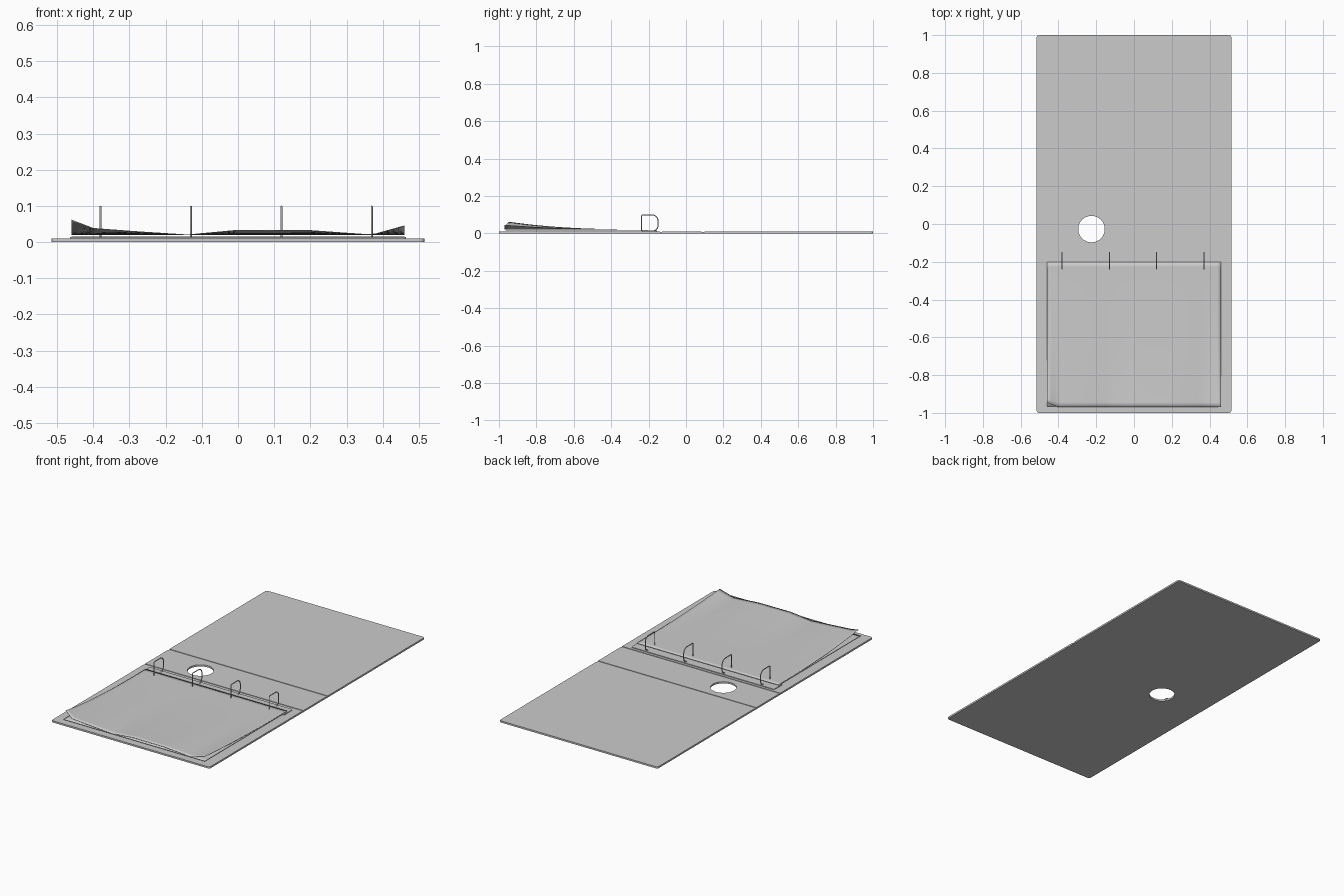
import bpy, bmesh, math
from mathutils import Vector

cube = bpy.data.objects.get("Cube")
if cube:
    bpy.data.objects.remove(cube, do_unlink=True)


def make_material(name, value):
    mat = bpy.data.materials.new(name)
    mat.use_nodes = True
    colour = (value, value, value, 1)
    mat.diffuse_color = colour
    mat.node_tree.nodes["Principled BSDF"].inputs["Base Color"].default_value = colour
    return mat


grey = make_material("binder_grey", 0.6)


def add_object(name, bm):
    bmesh.ops.recalc_face_normals(bm, faces=bm.faces)
    mesh = bpy.data.meshes.new(name)
    bm.to_mesh(mesh)
    bm.free()
    mesh.materials.append(grey)
    obj = bpy.data.objects.new(name, mesh)
    bpy.context.collection.objects.link(obj)
    return obj


def box(name, x0, x1, y0, y1, z0, z1, corner=0):
    """Box with optionally rounded vertical corners."""
    bm = bmesh.new()
    bmesh.ops.create_cube(bm, size=1)
    for v in bm.verts:
        v.co = Vector((x1 if v.co.x > 0 else x0,
                       y1 if v.co.y > 0 else y0,
                       z1 if v.co.z > 0 else z0))
    if corner:
        upright = [e for e in bm.edges
                   if abs(e.verts[0].co.z - e.verts[1].co.z) > 0.001]
        bmesh.ops.bevel(bm, geom=upright, offset=corner, segments=4,
                        profile=0.5, affect='EDGES')
    return add_object(name, bm)


def cut(target, cutter):
    mod = target.modifiers.new("cut", 'BOOLEAN')
    mod.operation = 'DIFFERENCE'
    mod.solver = 'EXACT'
    mod.object = cutter
    bpy.context.view_layer.objects.active = target
    bpy.ops.object.modifier_apply(modifier=mod.name)
    bpy.data.objects.remove(cutter, do_unlink=True)


# Open cover with two hinge creases and a finger hole through the spine
TOP = 0.01
cover = box("cover", -0.515, 0.515, -1, 1, 0, TOP, corner=0.012)
for y0, y1 in ((0.082, 0.098), (-0.14, -0.128)):
    cut(cover, box("crease_cutter", -0.6, 0.6, y0, y1, TOP - 0.003, 0.05))
bm = bmesh.new()
bmesh.ops.create_cone(bm, cap_ends=True, segments=48, radius1=0.07,
                      radius2=0.07, depth=0.1)
bmesh.ops.translate(bm, verts=bm.verts, vec=(-0.225, -0.027, 0))
cut(cover, add_object("hole_cutter", bm))

# Ring mechanism plate
box("ring_plate", -0.465, 0.465, -0.235, -0.155, TOP, 0.014, corner=0.008)


# Rings: D-shaped wire loops, square at the front and round at the back
def arc(cy, cz, r, start, end, steps=6):
    for i in range(steps + 1):
        a = math.radians(start + (end - start) * i / steps)
        yield (cy + r * math.cos(a), cz + r * math.sin(a))


loop = [(-0.238, 0.012), (-0.238, 0.094), (-0.234, 0.098)]
loop += list(arc(-0.180, 0.068, 0.03, 90, 0))
loop += list(arc(-0.180, 0.042, 0.03, 0, -90))
for i in range(4):
    curve = bpy.data.curves.new("ring", 'CURVE')
    curve.dimensions = '3D'
    curve.bevel_depth = 0.0027
    curve.bevel_resolution = 2
    curve.use_fill_caps = True
    spline = curve.splines.new('POLY')
    spline.points.add(len(loop) - 1)
    for p, (y, z) in zip(spline.points, loop):
        p.co = (-0.38 + 0.25 * i, y, z, 1)
    curve.materials.append(grey)
    ring = bpy.data.objects.new(f"ring_{i + 1}", curve)
    bpy.context.collection.objects.link(ring)


# Paper sheets: the front edge waves and the front corners curl up
WAVE = [(-0.46, 0.041), (-0.40, 0.018), (-0.28, 0.009), (-0.14, 0.0),
        (0.0, 0.013), (0.2, 0.012), (0.37, 0.0), (0.46, 0.025)]


def front_lift(x):
    for (xa, za), (xb, zb) in zip(WAVE, WAVE[1:]):
        if x <= xb:
            return za + (zb - za) * max(0, (x - xa) / (xb - xa))
    return WAVE[-1][1]


def sheet(name, back, front, z, thick, lift):
    nx, ny = 46, 30
    bm = bmesh.new()
    rows = []
    for j in range(ny + 1):
        t = j / ny
        row = []
        for i in range(nx + 1):
            x = -0.46 + 0.92 * i / nx
            y = back + (front - back) * t
            curl = max(0, (-0.40 - x) / 0.06) * t ** 4
            row.append(bm.verts.new((x, y + 0.025 * curl * lift,
                                     z + lift * front_lift(x) * t ** 2.5)))
        rows.append(row)
    for a, b in zip(rows, rows[1:]):
        for i in range(nx):
            bm.faces.new((a[i], b[i], b[i + 1], a[i + 1]))
    obj = add_object(name, bm)
    if obj.data.polygons[0].normal.z < 0:
        obj.data.flip_normals()
    mod = obj.modifiers.new("thickness", 'SOLIDIFY')
    mod.thickness = thick
    bpy.ops.object.select_all(action='DESELECT')
    obj.select_set(True)
    bpy.context.view_layer.objects.active = obj
    bpy.ops.object.shade_smooth_by_angle(angle=math.radians(40))
    return obj


sheet("lower_sheets", -0.205, -0.965, 0.0175, 0.002, 0)
sheet("top_sheet", -0.2, -0.97, 0.021, 0.0015, 1)
